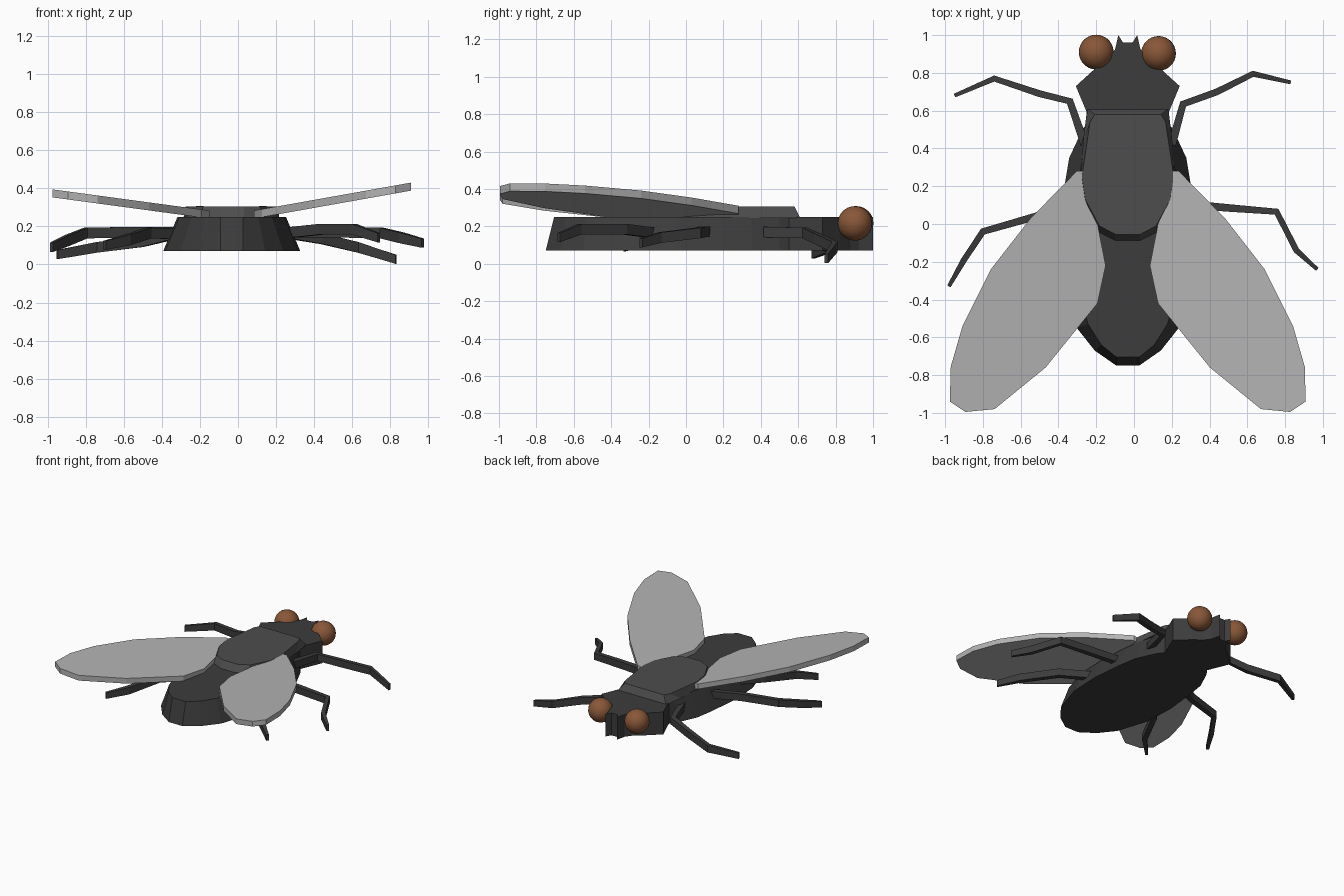
import bpy, bmesh
from mathutils import Vector

if "Cube" in bpy.data.objects:
    bpy.data.objects.remove(bpy.data.objects["Cube"])

CX = -0.033  # symmetry line of the body


def material(name, rgb):
    m = bpy.data.materials.new(name)
    m.diffuse_color = (*rgb, 1)
    m.use_nodes = True
    m.node_tree.nodes["Principled BSDF"].inputs["Base Color"].default_value = m.diffuse_color
    return m


DARK = material("dark_shell", (0.045, 0.045, 0.045))
PLATE = material("plate_grey", (0.075, 0.075, 0.075))
WING = material("wing_grey", (0.45, 0.45, 0.45))
EYE = material("eye_brown", (0.25, 0.095, 0.04))


def loft(name, rings, mat):
    """Join equal-length rings of 3D points and cap both ends."""
    bm = bmesh.new()
    vs = [[bm.verts.new(p) for p in r] for r in rings]
    n = len(rings[0])
    for a, b in zip(vs, vs[1:]):
        for i in range(n):
            j = (i + 1) % n
            bm.faces.new((a[i], a[j], b[j], b[i]))
    bm.faces.new(vs[0][::-1])
    bm.faces.new(vs[-1])
    bmesh.ops.recalc_face_normals(bm, faces=bm.faces)
    me = bpy.data.meshes.new(name)
    bm.to_mesh(me)
    bm.free()
    me.materials.append(mat)
    ob = bpy.data.objects.new(name, me)
    bpy.context.collection.objects.link(ob)
    return ob


def mirrored(half, z):
    """Closed outline from (half width, y) pairs."""
    return ([(CX + w, y, z) for w, y in half]
            + [(CX - w, y, z) for w, y in reversed(half)])


# Abdomen: oval with sloping sides
low = [(.19, .57), (.24, .50), (.31, .35), (.335, .20), (.36, -.05),
       (.35, -.30), (.27, -.55), (.175, -.67), (.06, -.75)]
top = [(.19, .57), (.205, .50), (.24, .35), (.265, .20), (.285, -.05),
       (.275, -.30), (.21, -.53), (.14, -.64), (.06, -.705)]
loft("abdomen", [mirrored(low, .07), mirrored(top, .25)], DARK)

# Head with two short feelers in its outline
head = [(.05, 1.0), (.067, .925), (.10, .88), (.17, .825), (.275, .73),
        (.225, .61), (.20, .55)]


def head_ring(z):
    return mirrored(head, z) + [(CX - .025, .96, z), (CX + .025, .96, z)]


loft("head", [head_ring(.07), head_ring(.25)], DARK)

# Raised plate on the back
p_low = [(.215, .61), (.235, .45), (.25, .25), (.235, .13), (.165, -.04), (.065, -.09)]
p_mid = [(.175, .58), (.20, .54), (.243, .25), (.225, .13), (.15, -.01), (.065, -.055)]
loft("back_plate", [mirrored(p_low, .245), mirrored(p_mid, .305)], PLATE)

# Eyes
for side, x, y in (("left", -.2, .91), ("right", .13, .903)):
    bpy.ops.mesh.primitive_uv_sphere_add(segments=28, ring_count=16, radius=.092,
                                         location=(x, y, .216))
    eye = bpy.context.object
    eye.name = side + "_eye"
    eye.data.materials.append(EYE)
    bpy.ops.object.shade_smooth()

# Wings: flat leaves tilted up toward the tips
leaf = [(.22, .28), (.27, .28), (.515, .03), (.725, -.24), (.875, -.54), (.937, -.755),
        (.942, -.94), (.86, -.995), (.705, -.98), (.435, -.76), (.16, -.42),
        (.117, -.22), (.16, 0), (.20, .15)]
for side, s, slope in (("left", -1, .135), ("right", 1, .178)):
    rings = [[(CX + s * w, y, .262 + slope * (w - .117) + h) for w, y in leaf]
             for h in (-.021, .021)]
    loft(side + "_wing", rings, WING)


# Legs: jointed square bars
def leg(name, pts):
    pts = [Vector(p) for p in pts]
    rings = []
    for i, p in enumerate(pts):
        d = pts[min(i + 1, len(pts) - 1)] - pts[max(i - 1, 0)]
        side = Vector((-d.y, d.x, 0)).normalized()
        w = .022 - .002 * i
        h = .028
        if i == len(pts) - 1:
            w, h = .010, .024
        rings.append([p + side * a * w + Vector((0, 0, b * h))
                      for a, b in ((-1, -1), (1, -1), (1, 1), (-1, 1))])
    loft(name, rings, DARK)


leg("right_front_leg", [(.20, .42, .17), (.26, .635, .165), (.44, .70, .135),
                        (.63, .795, .09), (.83, .75, .027)])
leg("left_front_leg", [(-.26, .42, .17), (-.34, .65, .16), (-.50, .69, .12),
                       (-.74, .77, .09), (-.95, .68, .052)])
leg("right_middle_leg", [(.22, .11, .17), (.50, .085, .17), (.755, .065, .165),
                         (.86, -.14, .14), (.97, -.24, .112)])
leg("left_middle_leg", [(-.28, .14, .17), (-.52, .04, .17), (-.80, -.04, .165),
                        (-.90, -.19, .125), (-.98, -.33, .09)])
leg("right_hind_leg", [(.20, -.14, .16), (.44, -.33, .185), (.61, -.57, .185),
                       (.74, -.68, .14)])
leg("left_hind_leg", [(-.27, -.14, .16), (-.47, -.33, .165), (-.58, -.57, .13),
                      (-.70, -.69, .10)])
